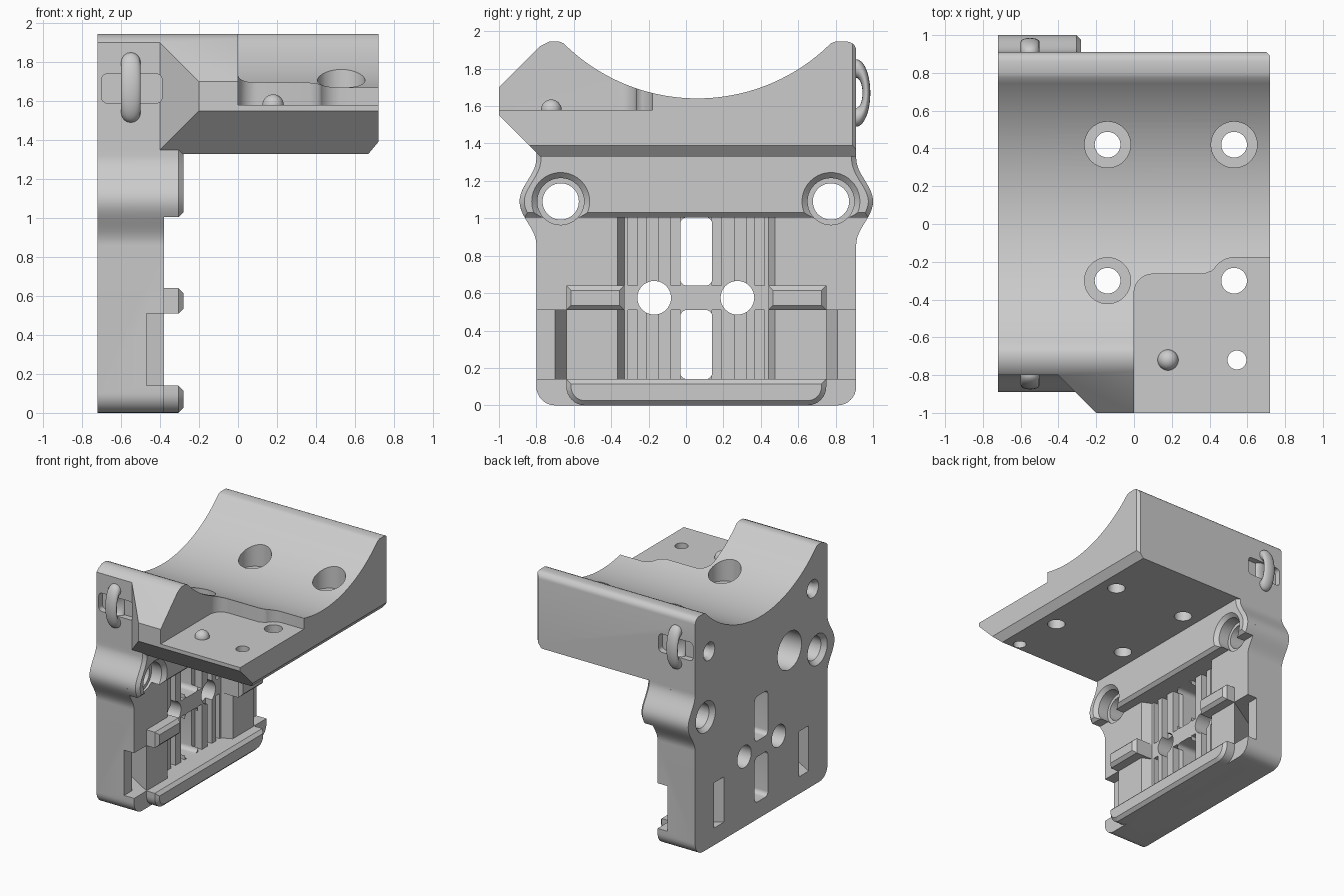
import bpy, bmesh
from math import sin, cos, pi, radians, sqrt
from mathutils import Vector

if "Cube" in bpy.data.objects:
    bpy.data.objects.remove(bpy.data.objects["Cube"], do_unlink=True)

MID = 0.055                      # mirror line of the plate details
BACK, FACE, RAIL = -0.72, -0.38, -0.28

gray = bpy.data.materials.new("plain gray")
gray.use_nodes = True
gray.diffuse_color = (0.6, 0.6, 0.6, 1)
gray.node_tree.nodes["Principled BSDF"].inputs["Base Color"].default_value = gray.diffuse_color


def place(axis, u, v, w):
    return {"x": (w, u, v), "y": (u, w, v), "z": (u, v, w)}[axis]


def prism(name, pts, axis, lo, hi, taper=1, chamfer=0):
    """Extrude a 2D outline along an axis; taper scales the far end."""
    cu = sum(p[0] for p in pts) / len(pts)
    cv = sum(p[1] for p in pts) / len(pts)
    bm = bmesh.new()
    a = [bm.verts.new(place(axis, u, v, lo)) for u, v in pts]
    b = [bm.verts.new(place(axis, cu + (u - cu) * taper, cv + (v - cv) * taper, hi)) for u, v in pts]
    bm.faces.new(a)
    cap = bm.faces.new(b)
    for i in range(len(pts)):
        j = (i + 1) % len(pts)
        bm.faces.new((a[i], a[j], b[j], b[i]))
    bmesh.ops.recalc_face_normals(bm, faces=bm.faces)
    if chamfer:
        bmesh.ops.bevel(bm, geom=list(cap.edges), offset=chamfer, segments=1, affect='EDGES')
    me = bpy.data.meshes.new(name)
    bm.to_mesh(me)
    bm.free()
    me.materials.append(gray)
    ob = bpy.data.objects.new(name, me)
    bpy.context.collection.objects.link(ob)
    return ob


def arc(u, v, r, a0, a1, n=8):
    return [(u + r * cos(radians(a0 + (a1 - a0) * i / n)),
             v + r * sin(radians(a0 + (a1 - a0) * i / n))) for i in range(n + 1)]


def circle(u, v, r):
    return arc(u, v, r, 0, 360, 40)[:-1]


def rect(u0, u1, v0, v1, r=0):
    if not r:
        return [(u0, v0), (u1, v0), (u1, v1), (u0, v1)]
    return (arc(u0 + r, v0 + r, r, 180, 270) + arc(u1 - r, v0 + r, r, 270, 360)
            + arc(u1 - r, v1 - r, r, 0, 90) + arc(u0 + r, v1 - r, r, 90, 180))


def combine(target, tool, op):
    m = target.modifiers.new(op, 'BOOLEAN')
    m.operation, m.solver, m.object = op, 'EXACT', tool
    bpy.context.view_layer.objects.active = target
    bpy.ops.object.modifier_apply(modifier=m.name)
    bpy.data.objects.remove(tool, do_unlink=True)


def cut(pts, axis, lo, hi, taper=1):
    combine(body, prism("cutter", pts, axis, lo, hi, taper), 'DIFFERENCE')


def add(pts, axis, lo, hi, chamfer=0):
    combine(body, prism("piece", pts, axis, lo, hi, 1, chamfer), 'UNION')


def mirror_y(pts):
    return [(x, 2 * MID - y) for x, y in pts]


def bump(z):
    """Side swelling around the two cross holes."""
    t = (z - 1.09) / 0.23
    return 0.045 * (1 + cos(pi * t)) if abs(t) < 1 else 0


# Saddle block with a concave cradle
R, CY, CZ = 1.014, 0.06, 2.655
cradle = [(y, CZ - sqrt(R * R - (y - CY) ** 2)) for y in [-0.655 + 1.43 * i / 48 for i in range(49)]]
saddle = ([(-0.78, 1.33), (-1, 1.55), (-1, 1.7), (-0.78, 1.92), (-0.73, 1.945), (-0.68, 1.945)]
          + cradle + [(0.8, 1.945)] + arc(0.86, 1.895, 0.05, 90, 0, 5) + [(0.91, 1.33)])
body = prism("bracket_body", saddle, "x", BACK, -BACK)
cut([(-0.9, -0.8), (-0.4, -0.8), (-0.2, -1), (-0.2, -1.2), (-0.9, -1.2)], "z", 1.2, 2.1)
cut([(0.67, 1.32), (0.67, 1.33), (0.72, 1.39), (0.8, 1.39), (0.8, 1.32)], "y", -1.2, 1.2)
cut([(0.69, 0.92), (0.73, 0.88), (0.73, 0.92)], "z", 1.2, 2.1)

# Corner step with its rounded inner edge
cut([(0, -1.2)] + arc(0.1, -0.365, 0.1, 180, 90) + [(0.37, -0.265), (0.41, -0.25)]
    + arc(0.53, -0.3, 0.122, 150, 90, 6) + [(0.9, -0.178), (0.9, -1.2)], "z", 1.58, 2.2)

# Upright plate and the thick band beneath the saddle
zs = [0.86 + 0.46 * i / 24 for i in range(25)]
plate = (arc(-0.7, 0.1, 0.1, 180, 270) + arc(0.81, 0.1, 0.1, 270, 360)
         + [(0.91 + bump(z), z) for z in zs] + [(0.91, 1.5), (-0.8, 1.5)]
         + [(-0.8 - bump(z), z) for z in reversed(zs)])
add(plate, "x", BACK, FACE)
zb = [1.005 + 0.315 * i / 16 for i in range(17)]
band = ([(0.91 + bump(z), z) for z in zb] + [(0.91, 1.4), (-0.8, 1.4)]
        + [(-0.8 - bump(z), z) for z in reversed(zb)])
add(band, "x", -0.5, RAIL, 0.025)

# Central recess, ribs grooves and windows of the plate
cut([(FACE + 0.01, -0.37), (-0.46, -0.33), (-0.46, 0.44), (FACE + 0.01, 0.48)], "z", 0.14, 1.005)
for z0, z1 in ((0.14, 0.51), (0.64, 1.005)):
    for g0, g1 in ((-0.31, -0.26), (-0.21, -0.15), (-0.08, -0.03)):
        for a, b in ((g0, g1), (2 * MID - g1, 2 * MID - g0)):
            cut(rect(a, b, z0, z1), "x", -0.52, -0.4)
    cut(rect(-0.03, 0.14, z0, z1, 0.035), "x", -0.8, -0.2)

# Rails on the plate face
for y0, y1 in ((-0.64, -0.33), (0.44, 0.75)):
    add(rect(y0, y1, 0.51, 0.64), "x", -0.5, RAIL, 0.025)
add([(-0.64, 0.14)] + arc(-0.54, 0.1, 0.1, 180, 270) + arc(0.65, 0.1, 0.1, 270, 360)
    + [(0.75, 0.14)], "x", -0.5, RAIL, 0.025)

# Slanted strap channels from the sides to the back
channel = [(-0.34, -0.64), (FACE, -0.64), (-0.73, -0.424), (-0.73, -0.55),
           (-0.47, -0.7), (-0.47, -1), (-0.34, -1)]
for pts in (channel, mirror_y(channel)):
    cut(pts, "z", 0.14, 0.51)

# Holes through the plate
for y in (-0.17, 0.275):
    cut(circle(y, 0.575, 0.09), "x", -0.8, -0.2)
for y in (-0.67, 0.775):
    cut(circle(y, 1.09, 0.097), "x", -0.8, -0.2)
    cut(circle(y, 1.09, 0.125), "x", -0.4, -0.2)
    cut(circle(y, 1.09, 0.125), "x", -0.31, -0.27, 1.32)
    cut(circle(y, 1.09, 0.135), "x", -0.73, -0.68, 0.7)
for y in (-0.61, 0.73):
    cut(circle(y, 1.61, 0.055), "x", -0.8, -0.45)
    cut(circle(y, 1.61, 0.08), "x", -0.73, -0.69, 0.68)
cut(circle(-0.31, 1.22, 0.155), "x", -0.8, -0.42)

# Counterbored mounting holes through the saddle
for x in (-0.14, 0.53):
    for y in (-0.3, 0.42):
        cut(circle(x, y, 0.068), "z", 1.2, 2.1)
        cut(circle(x, y, 0.122), "z", 1.58, 2.1)
cut(circle(0.545, -0.72, 0.05), "z", 1.2, 2.1)

# Grooves with tie loops on both flanks
for name, y, s in (("front_loop", -0.8, 1), ("rear_loop", 0.91, -1)):
    ys = sorted((y - 0.1 * s, y + 0.05 * s))
    cut(rect(-0.7, -0.39, 1.59, 1.74, 0.03), "y", *ys)
    bpy.ops.mesh.primitive_torus_add(major_radius=0.13, minor_radius=0.05, major_segments=40,
                                     minor_segments=16, location=(-0.55, y, 1.67),
                                     rotation=(0, pi / 2, 0))
    loop = bpy.context.object
    loop.name = name
    loop.scale = (1, 0.42, 1)
    loop.data.materials.append(gray)
    bpy.ops.object.shade_smooth()

# Locating pin on the corner step
bpy.ops.mesh.primitive_uv_sphere_add(segments=32, ring_count=16, radius=0.055, location=(0.18, -0.72, 1.58))
pin = bpy.context.object
pin.name = "locating_pin"
pin.data.materials.append(gray)
bpy.ops.object.shade_smooth()

bpy.ops.object.select_all(action='DESELECT')
body.select_set(True)
bpy.context.view_layer.objects.active = body
bpy.ops.object.shade_smooth_by_angle(angle=radians(28))
